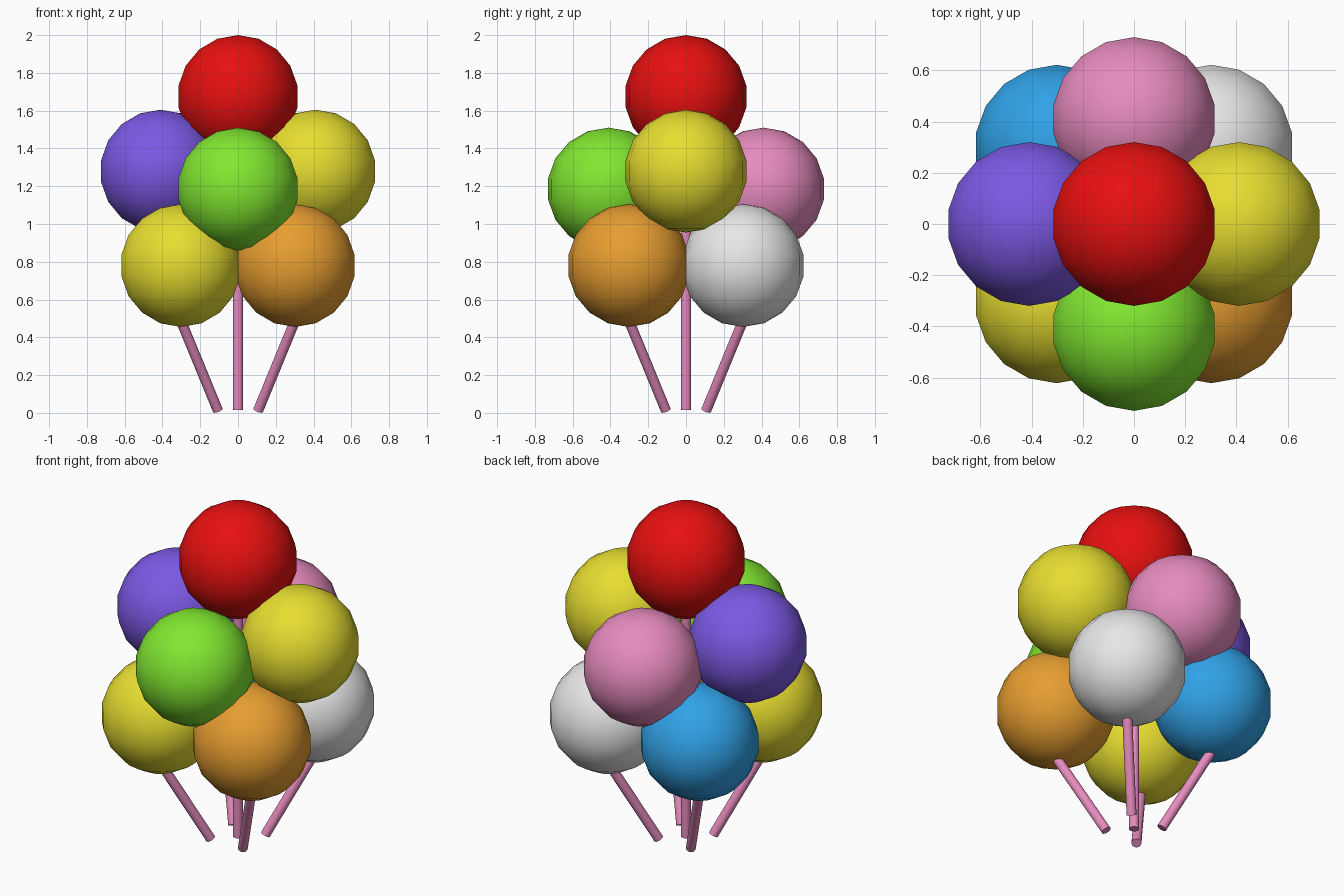
import bpy
from mathutils import Vector

cube = bpy.data.objects.get("Cube")
if cube:
    bpy.data.objects.remove(cube, do_unlink=True)


def material(name, color):
    mat = bpy.data.materials.new(name)
    mat.use_nodes = True
    mat.diffuse_color = (*color, 1)
    mat.node_tree.nodes["Principled BSDF"].inputs["Base Color"].default_value = (*color, 1)
    return mat


red = material("red", (0.8, 0.005, 0.005))
yellow = material("yellow", (0.8, 0.73, 0.03))
green = material("green", (0.22, 0.8, 0.03))
violet = material("violet", (0.2, 0.1, 0.78))
orange = material("orange", (0.8, 0.34, 0.03))
pink = material("pink", (0.8, 0.26, 0.52))
blue = material("blue", (0.03, 0.36, 0.8))
white = material("white", (0.8, 0.8, 0.8))

RADIUS = 0.325
STICK_RADIUS = 0.027


def balloon(name, location, mat):
    bpy.ops.mesh.primitive_uv_sphere_add(
        segments=18, ring_count=9, radius=RADIUS, location=location)
    obj = bpy.context.object
    obj.name = name
    obj.data.materials.append(mat)
    bpy.ops.object.shade_smooth()


def stick(name, bottom, top):
    bottom, top = Vector(bottom), Vector(top)
    axis = top - bottom
    bpy.ops.mesh.primitive_cylinder_add(
        vertices=18, radius=STICK_RADIUS, depth=axis.length, location=(bottom + top) / 2)
    obj = bpy.context.object
    obj.name = name
    obj.rotation_euler = axis.to_track_quat("Z", "Y").to_euler()
    obj.data.materials.append(pink)
    bpy.ops.object.shade_smooth_by_angle()


# Top balloon and the ring of four below it
balloon("top_balloon", (0, 0, 1.675), red)
balloon("left_balloon", (0.41, 0, 1.28), yellow)
balloon("right_balloon", (-0.41, 0, 1.28), violet)
balloon("front_balloon", (0, -0.41, 1.185), green)
balloon("back_balloon", (0, 0.41, 1.185), pink)

# Lower corner balloons, each on a splayed stick
corners = [
    ("front_left", 1, -1, orange),
    ("front_right", -1, -1, yellow),
    ("back_left", 1, 1, white),
    ("back_right", -1, 1, blue),
]
for name, sx, sy, mat in corners:
    balloon(name + "_balloon", (0.302 * sx, 0.302 * sy, 0.78), mat)
    stick(name + "_stick", (0.107 * sx, 0.107 * sy, 0.014), (0.34 * sx, 0.34 * sy, 0.58))

# Upright stick in the middle
stick("centre_stick", (0, 0, 0.015), (0, 0, 1.4))
